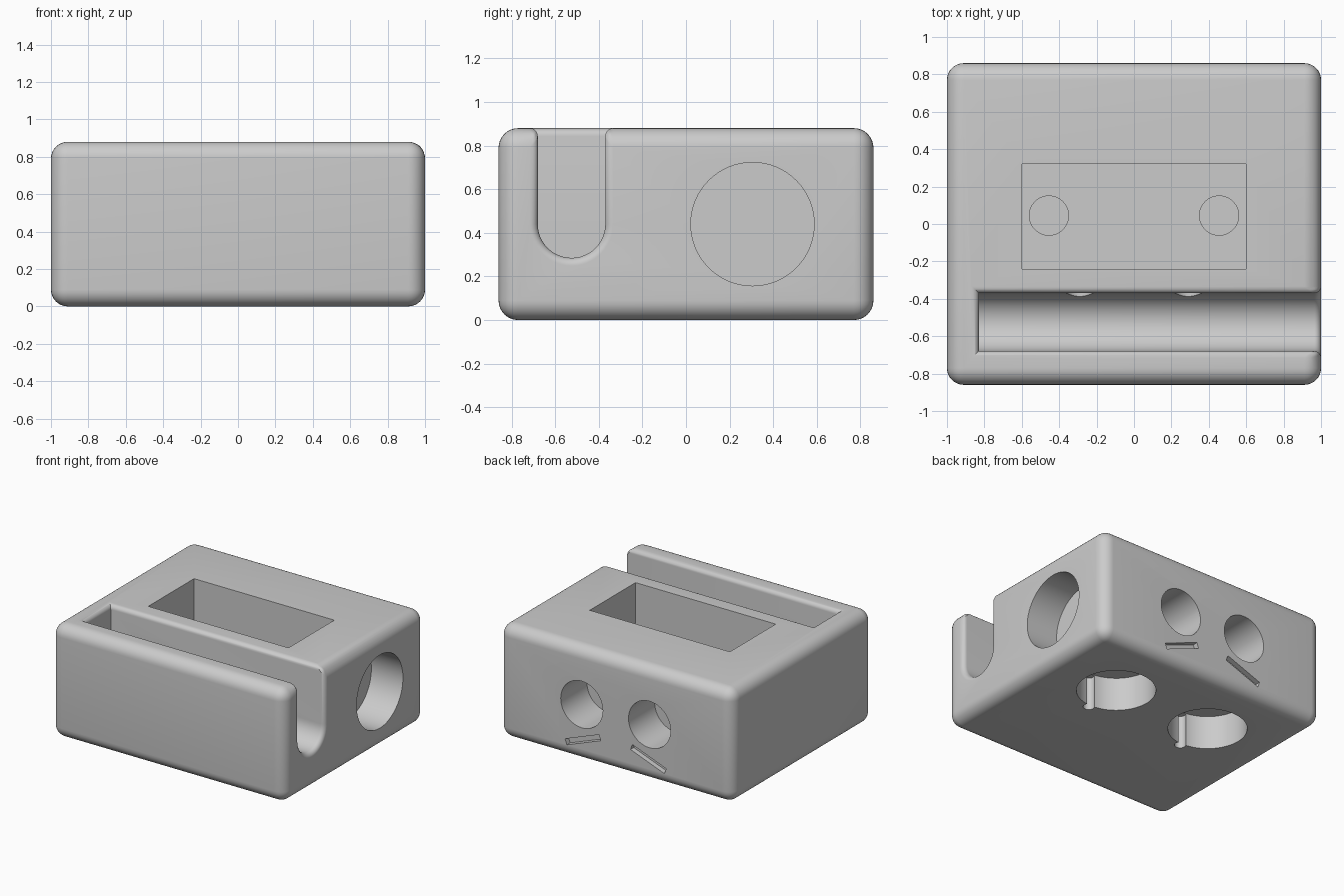
import bpy, bmesh, math
from mathutils import Matrix, Vector

if "Cube" in bpy.data.objects:
    bpy.data.objects.remove(bpy.data.objects["Cube"])

W, D, H = 2.0, 1.72, 0.88
MID = H / 2


def add_object(name, bm):
    bmesh.ops.recalc_face_normals(bm, faces=bm.faces)
    mesh = bpy.data.meshes.new(name)
    bm.to_mesh(mesh)
    bm.free()
    obj = bpy.data.objects.new(name, mesh)
    bpy.context.collection.objects.link(obj)
    return obj


def box(name, size, centre, tilt=0.0):
    bm = bmesh.new()
    place = Matrix.Translation(centre) @ Matrix.Rotation(tilt, 4, 'Y')
    bmesh.ops.create_cube(bm, size=1, matrix=place @ Matrix.Diagonal((*size, 1)))
    return add_object(name, bm)


def bore(name, radius, start, end):
    """Cylinder between two points."""
    a, b = Vector(start), Vector(end)
    turn = (b - a).to_track_quat('Z', 'Y').to_matrix().to_4x4()
    bm = bmesh.new()
    bmesh.ops.create_cone(bm, cap_ends=True, segments=64, radius1=radius, radius2=radius,
                          depth=(b - a).length, matrix=Matrix.Translation((a + b) / 2) @ turn)
    return add_object(name, bm)


def apply(obj, mod):
    bpy.context.view_layer.objects.active = obj
    bpy.ops.object.modifier_apply(modifier=mod.name)


def cut(obj, cutter):
    mod = obj.modifiers.new("cut", 'BOOLEAN')
    mod.operation, mod.solver, mod.object = 'DIFFERENCE', 'EXACT', cutter
    apply(obj, mod)
    bpy.data.objects.remove(cutter)


# Block
block = box("block", (W, D, H), (0, 0, MID))

# Round-bottomed slot along the front, open on the left side
SLOT_Y, SLOT_R, SLOT_END = -0.525, 0.155, -0.83
bm = bmesh.new()
outline = [(SLOT_Y + SLOT_R, H + 0.2), (SLOT_Y - SLOT_R, H + 0.2)]
steps = 24
for i in range(steps + 1):
    a = math.pi * (1 + i / steps)
    outline.append((SLOT_Y + SLOT_R * math.cos(a), MID + SLOT_R * math.sin(a)))
face = bm.faces.new([bm.verts.new((SLOT_END, y, z)) for y, z in outline])
ext = bmesh.ops.extrude_face_region(bm, geom=[face])
bmesh.ops.translate(bm, vec=(2.2, 0, 0),
                    verts=[v for v in ext["geom"] if isinstance(v, bmesh.types.BMVert)])
cut(block, add_object("slot_cutter", bm))

# Wide rounding on the outer edges, narrow rounding on the slot rim
bm = bmesh.new()
bm.from_mesh(block.data)
weight = bm.edges.layers.float.new("bevel_weight_edge")


def sides(p):
    """How many outer planes of the block the point lies on."""
    return sum(abs(abs(c) - h) < 1e-4 for c, h in ((p.x, W / 2), (p.y, D / 2), (p.z - MID, MID)))


for e in bm.edges:
    if len(e.link_faces) == 2 and e.calc_face_angle(0) > 0.5:
        count = sides((e.verts[0].co + e.verts[1].co) / 2)
        e[weight] = 1.0 if count == 2 else 0.4 if count == 1 else 0.0
bm.to_mesh(block.data)
bm.free()
bevel = block.modifiers.new("rounding", 'BEVEL')
bevel.limit_method, bevel.width, bevel.segments = 'WEIGHT', 0.09, 8
apply(block, bevel)

# Pocket in the top
FLOOR = 0.35
cut(block, box("pocket_cutter", (1.2, 0.56, 0.8), (0, 0.04, FLOOR + 0.4)))

# Blind round recess in the left side
cut(block, bore("side_cutter", 0.283, (0.73, 0.305, MID), (1.2, 0.305, MID)))

for s in (-1, 1):
    # Recess in the pocket floor
    cut(block, bore("floor_cutter", 0.105, (s * 0.455, 0.045, 0.3), (s * 0.455, 0.045, 0.5)))
    # Underside recess with a narrow groove in its wall
    cut(block, bore("base_cutter", 0.28, (s * 0.42, 0.305, -0.2), (s * 0.42, 0.305, 0.26)))
    cut(block, bore("groove_cutter", 0.04, (s * 0.42, 0.005, -0.2), (s * 0.42, 0.005, 0.255)))
    # Back bore, and a wire hole from the slot to the pocket
    cut(block, bore("back_cutter", 0.18, (s * 0.29, 0.54, MID), (s * 0.29, 1.2, MID)))
    cut(block, bore("wire_cutter", 0.07, (s * 0.29, SLOT_Y, MID), (s * 0.29, 0, MID)))
    # Slanted notch under the back bore
    cut(block, box("notch_cutter", (0.31, 0.1, 0.045), (s * 0.28, D / 2 + 0.01, 0.17), s * 0.36))

# Material and shading
grey = bpy.data.materials.new("light_grey")
grey.use_nodes = True
colour = (0.6, 0.6, 0.6, 1)
grey.diffuse_color = colour
grey.node_tree.nodes["Principled BSDF"].inputs["Base Color"].default_value = colour
block.data.materials.clear()
block.data.materials.append(grey)
for poly in block.data.polygons:
    poly.material_index = 0
bpy.ops.object.select_all(action='DESELECT')
block.select_set(True)
bpy.context.view_layer.objects.active = block
bpy.ops.object.shade_smooth_by_angle(angle=math.radians(30))
